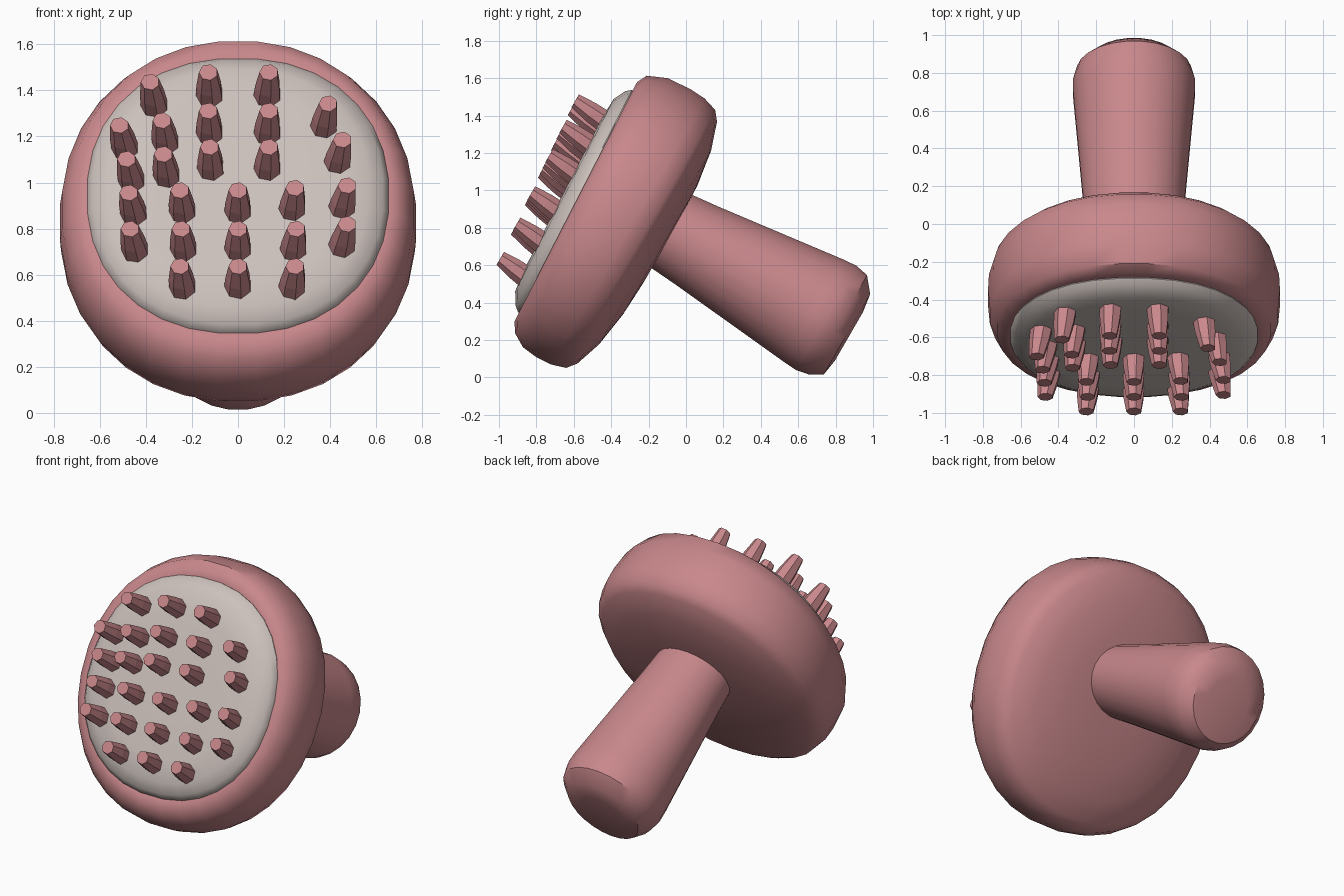
import bpy, bmesh, math

if "Cube" in bpy.data.objects:
    bpy.data.objects.remove(bpy.data.objects["Cube"])

C, S = math.cos(math.radians(30)), 0.5


def material(name, rgb):
    m = bpy.data.materials.new(name)
    m.diffuse_color = (*rgb, 1)
    m.use_nodes = True
    m.node_tree.nodes["Principled BSDF"].inputs["Base Color"].default_value = m.diffuse_color
    return m


PINK = material("dusty pink", (0.58, 0.245, 0.26))
GREY = material("warm grey", (0.60, 0.53, 0.50))


def world(x, s, t):
    """s runs along the tilted tool axis (back is +), t runs up the head face."""
    return (x, C * s + S * t, -S * s + C * t)


def finish(name, bm, mat, angle):
    bmesh.ops.recalc_face_normals(bm, faces=bm.faces)
    me = bpy.data.meshes.new(name)
    bm.to_mesh(me)
    bm.free()
    ob = bpy.data.objects.new(name, me)
    bpy.context.collection.objects.link(ob)
    me.materials.append(mat)
    if angle:
        bpy.context.view_layer.objects.active = ob
        ob.select_set(True)
        bpy.ops.object.shade_smooth_by_angle(angle=math.radians(angle))
        ob.select_set(False)
    return ob


def loft(bm, rings, n, power=2.0):
    """rings: (rx, rt, s, centre x, centre t, slope of s over t)"""
    loops = []
    for rx, rt, s, cx, ct, slope in rings:
        loop = []
        for i in range(n):
            a = 2 * math.pi * (i + 0.5) / n
            c, d = math.cos(a), math.sin(a)
            x = rx * math.copysign(abs(c) ** (2 / power), c)
            t = rt * math.copysign(abs(d) ** (2 / power), d)
            loop.append(bm.verts.new(world(cx + x, s + slope * t, ct + t)))
        loops.append(loop)
    for a, b in zip(loops, loops[1:]):
        for i in range(n):
            j = (i + 1) % n
            bm.faces.new((a[i], a[j], b[j], b[i]))
    bm.faces.new(loops[0])
    bm.faces.new(loops[-1])


# head: thick rounded disc with a slightly domed back
CT = 0.52
profile = [(0.20, -0.45, 0), (0.40, -0.46, 0), (0.60, -0.49, 0), (0.75, -0.54, 0),
           (0.80, -0.58, 0), (0.825, -0.66, 0), (0.83, -0.75, 0), (0.82, -0.86, -0.03),
           (0.775, -0.95, -0.05), (0.72, -0.98, -0.05), (0.66, -0.98, -0.05), (0.62, -0.95, -0.05)]
bm = bmesh.new()
loft(bm, [(r * 0.935, r, s, 0, CT, k) for r, s, k in profile], 32, 2.12)
finish("head", bm, PINK, 40)

# pad: raised cushion on the front of the head
bm = bmesh.new()
loft(bm, [(r * 0.98, r, s, 0, CT, -0.05) for r, s in
          [(0.67, -0.94), (0.67, -0.985), (0.645, -1.015), (0.58, -1.05), (0.45, -1.06), (0.2, -1.06)]],
     32, 2.2)
finish("pad", bm, GREY, 40)

# handle: flares towards a rounded blunt end
bm = bmesh.new()
loft(bm, [(rx, rt, s, 0, t, 0) for rx, rt, s, t in
          [(0.25, 0.22, -0.52, 0.637), (0.265, 0.24, -0.30, 0.64), (0.325, 0.32, 0.42, 0.65),
           (0.325, 0.325, 0.49, 0.65), (0.305, 0.31, 0.565, 0.65), (0.24, 0.25, 0.63, 0.63),
           (0.15, 0.15, 0.645, 0.625)]], 24)
finish("handle", bm, PINK, 35)

# bristles: tapered stubs, given as x and mid height in the front view
pins = [(-.37, 1.36), (-.125, 1.40), (.13, 1.40),
        (-.50, 1.18), (-.32, 1.20), (-.125, 1.24), (.13, 1.24), (.38, 1.27),
        (-.47, 1.04), (-.315, 1.06), (-.12, 1.09), (.13, 1.09), (.44, 1.12),
        (-.46, .90), (-.245, .91), (0, .91), (.24, .92), (.46, .93),
        (-.455, .75), (-.24, .75), (0, .75), (.245, .75), (.46, .77),
        (-.245, .595), (0, .595), (.24, .595)]
bm = bmesh.new()
for x, z in pins:
    t = (z - 0.565) / C
    d = t - CT
    loft(bm, [(0.062, 0.062, -1.02 - 0.05 * d, x * 0.97, t, 0),
              (0.056, 0.056, -1.12 - 0.07 * d, x, t + 0.01, 0),
              (0.041, 0.041, -1.217 - 0.08 * d, x * 1.03, t + 0.02, 0)], 7)
finish("bristles", bm, PINK, 0)
